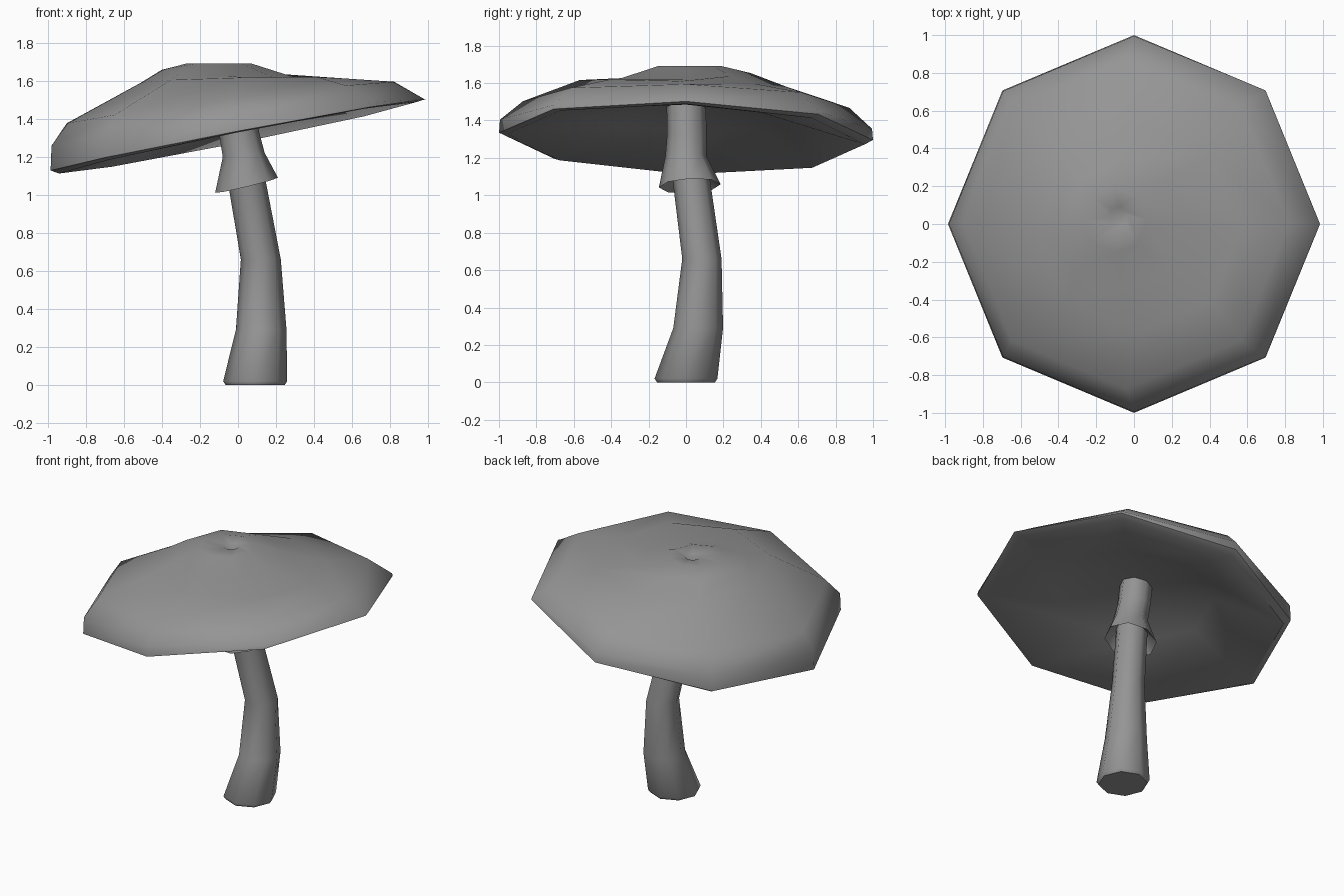
import bpy
import bmesh
import math

SIDES = 8

default_cube = bpy.data.objects.get("Cube")
if default_cube:
    bpy.data.objects.remove(default_cube, do_unlink=True)


def make_material(name, colour):
    material = bpy.data.materials.new(name)
    material.use_nodes = True
    material.diffuse_color = colour
    shader = next(n for n in material.node_tree.nodes if n.type == "BSDF_PRINCIPLED")
    shader.inputs["Base Color"].default_value = colour
    return material


def add_ring(bm, radius, cx, cy, z, slope_x=0, slope_y=0):
    """One octagonal cross-section, tilted by the two slopes."""
    ring = []
    for i in range(SIDES):
        angle = math.tau * i / SIDES
        dx, dy = radius * math.cos(angle), radius * math.sin(angle)
        height = z + slope_x * dx + slope_y * dy
        ring.append(bm.verts.new((cx + dx, cy + dy, height)))
    return ring


def loft(name, sections, material, start_tip=None, end_tip=None, crease=50):
    """Skin the sections in order and close the ends with fans to the tips."""
    bm = bmesh.new()
    rings = [add_ring(bm, *section) for section in sections]
    for lower, upper in zip(rings, rings[1:]):
        for i in range(SIDES):
            j = (i + 1) % SIDES
            bm.faces.new((lower[i], lower[j], upper[j], upper[i]))
    for ring, tip in ((rings[0][::-1], start_tip), (rings[-1], end_tip)):
        if tip:
            centre = bm.verts.new(tip)
            for i in range(SIDES):
                bm.faces.new((ring[i], ring[(i + 1) % SIDES], centre))
    bmesh.ops.recalc_face_normals(bm, faces=bm.faces)
    mesh = bpy.data.meshes.new(name)
    bm.to_mesh(mesh)
    bm.free()
    mesh.materials.append(material)
    obj = bpy.data.objects.new(name, mesh)
    bpy.context.collection.objects.link(obj)
    bpy.ops.object.select_all(action="DESELECT")
    obj.select_set(True)
    bpy.context.view_layer.objects.active = obj
    bpy.ops.object.shade_smooth_by_angle(angle=math.radians(crease))
    return obj


grey = make_material("plain grey", (0.3, 0.3, 0.3, 1))

# Cap: hollow underside, rolled rim, then the dished crown with a central pit
cap_sections = [
    (0.5, 0, 0, 1.41, 0.15, -0.02),
    (0.94, 0, 0, 1.3, 0.2, -0.03),
    (0.985, 0, 0, 1.315, 0.19, -0.02),
    (0.98, 0, 0, 1.38, 0.125, -0.025),
    (0.86, -0.04, 0, 1.485, 0.127, -0.02),
    (0.54, 0.03, -0.02, 1.6, 0.02, -0.03),
    (0.34, -0.06, 0, 1.64, -0.05, 0.04),
    (0.17, -0.1, 0.02, 1.69),
    (0.05, -0.08, 0.04, 1.685),
]
cap = loft("cap", cap_sections, grey, (0, 0, 1.49), (-0.07, 0.05, 1.65))

# Rim is widest front to back
for vertex in cap.data.vertices:
    vertex.co.y *= 1.015

# Stem: bent column running up into the cap
stem_sections = [
    (0.155, 0.09, 0, 0),
    (0.168, 0.09, 0, 0.02),
    (0.133, 0.122, 0.065, 0.29),
    (0.105, 0.12, 0.085, 0.66),
    (0.1, 0.046, 0.03, 1.07),
    (0.1, 0.02, 0.005, 1.25),
    (0.1, -0.02, 0, 1.51),
]
loft("stem", stem_sections, grey, (0.09, 0, 0), (-0.02, 0, 1.51))

# Collar: flared skirt around the upper stem, closed back to the stem inside
collar_sections = [
    (0.098, 0.04, 0.02, 1.12, 0.2),
    (0.165, 0.045, 0.02, 1.05, 0.24, 0.05),
    (0.11, 0.03, 0, 1.21, 0.1),
    (0.106, 0.005, 0.005, 1.33),
    (0.104, -0.02, 0, 1.5),
]
loft("stem_collar", collar_sections, grey)
